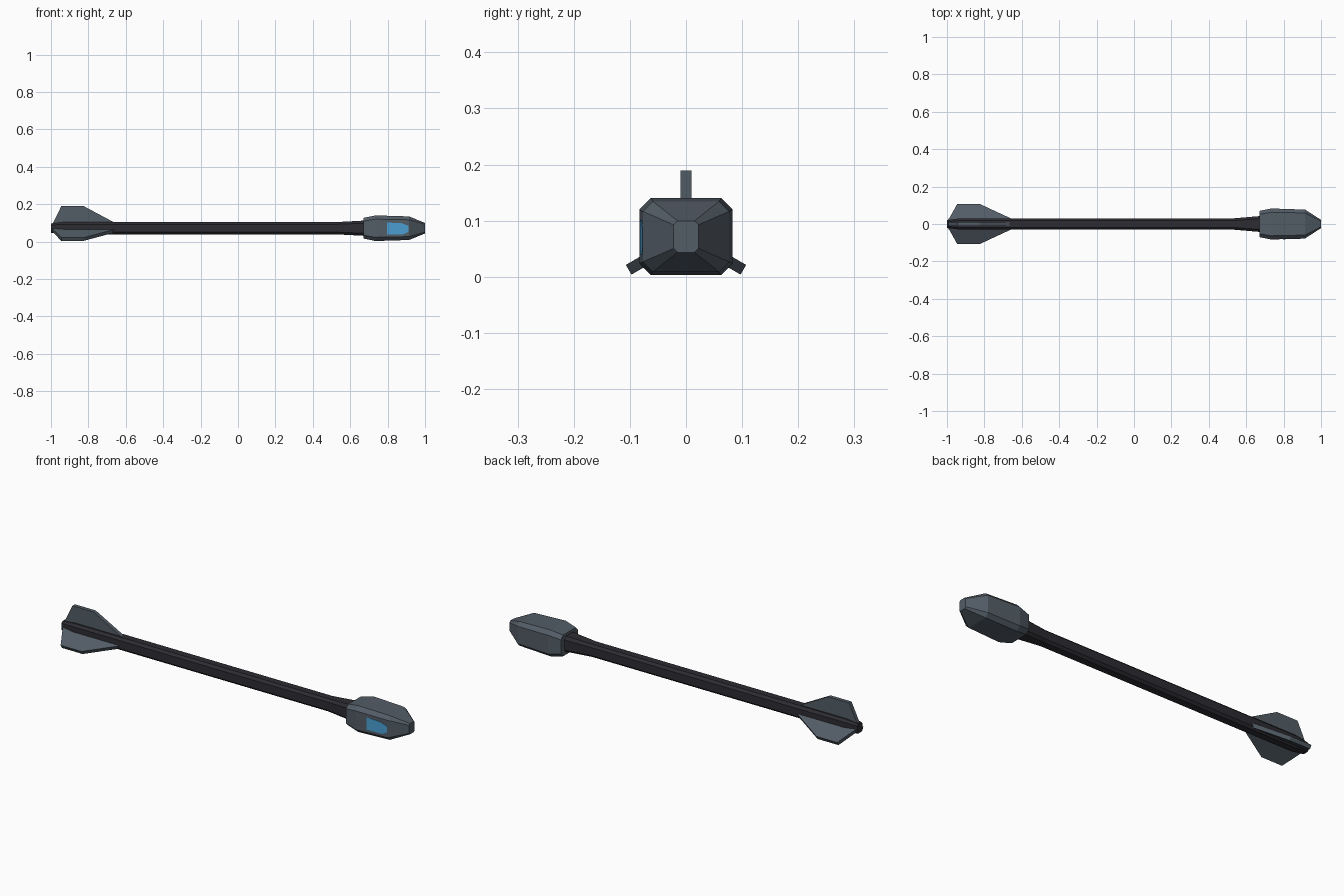
import bpy, bmesh
from math import radians, sin, cos

cube = bpy.data.objects.get("Cube")
if cube:
    bpy.data.objects.remove(cube, do_unlink=True)

AXIS_Z = 0.0715


def material(name, rgb):
    m = bpy.data.materials.new(name)
    m.use_nodes = True
    m.diffuse_color = (*rgb, 1)
    bsdf = m.node_tree.nodes["Principled BSDF"]
    bsdf.inputs["Base Color"].default_value = (*rgb, 1)
    bsdf.inputs["Roughness"].default_value = 0.7
    return m


slate = material("slate grey", (0.085, 0.108, 0.133))
charcoal = material("charcoal", (0.026, 0.025, 0.032))
blue = material("window blue", (0.07, 0.35, 0.65))


def loft(name, rings, mat):
    """Skin equal-length rings of points into a closed, flat-shaded solid."""
    bm = bmesh.new()
    loops = [[bm.verts.new(p) for p in ring] for ring in rings]
    for a, b in zip(loops, loops[1:]):
        for i in range(len(a)):
            j = (i + 1) % len(a)
            bm.faces.new((a[i], a[j], b[j], b[i]))
    bm.faces.new(loops[0])
    bm.faces.new(loops[-1])
    bmesh.ops.recalc_face_normals(bm, faces=bm.faces)
    mesh = bpy.data.meshes.new(name)
    bm.to_mesh(mesh)
    bm.free()
    mesh.materials.append(mat)
    obj = bpy.data.objects.new(name, mesh)
    bpy.context.collection.objects.link(obj)
    return obj


def section(x, half_y, half_z, chamfer):
    """Rectangle with cut corners, across the long axis."""
    ring = []
    for sy, sz in ((1, 1), (-1, 1), (-1, -1), (1, -1)):
        pair = [(x, sy * half_y, AXIS_Z + sz * (half_z - chamfer)),
                (x, sy * (half_y - chamfer), AXIS_Z + sz * half_z)]
        ring += pair if sy * sz > 0 else pair[::-1]
    return ring


# Shaft with a narrowed tail and a flared neck
loft("shaft", [section(*s) for s in (
    (-1.0, 0.021, 0.025, 0.008),
    (-0.93, 0.03, 0.033, 0.012),
    (0.53, 0.03, 0.033, 0.012),
    (0.68, 0.043, 0.041, 0.014))], charcoal)

# Faceted head
loft("head", [section(*s) for s in (
    (0.67, 0.07, 0.055, 0.018),
    (0.735, 0.083, 0.0685, 0.02),
    (0.915, 0.077, 0.063, 0.018),
    (1.0, 0.022, 0.028, 0.007))], slate)

# Window plate lying on the front face of the head
outline = [(0.797, 0.039), (0.885, 0.039), (0.912, 0.053),
           (0.912, 0.084), (0.875, 0.098), (0.797, 0.102)]


def window_ring(offset):
    return [(x, -0.083 + (x - 0.735) / 30 - offset, z) for x, z in outline]


loft("window", [window_ring(-0.003), window_ring(0.001)], blue)

# Three tail fins spaced evenly around the shaft
fin_outline = [(-0.995, 0.02), (-0.985, 0.035), (-0.945, 0.118),
               (-0.825, 0.118), (-0.66, 0.03), (-0.66, 0.02)]
for label, degrees in (("top", 90), ("front", 210), ("back", 330)):
    c, s = cos(radians(degrees)), sin(radians(degrees))
    sides = [[(x, r * c - t * s, AXIS_Z + r * s + t * c) for x, r in fin_outline]
             for t in (-0.01, 0.01)]
    loft(label + "_fin", sides, slate)
